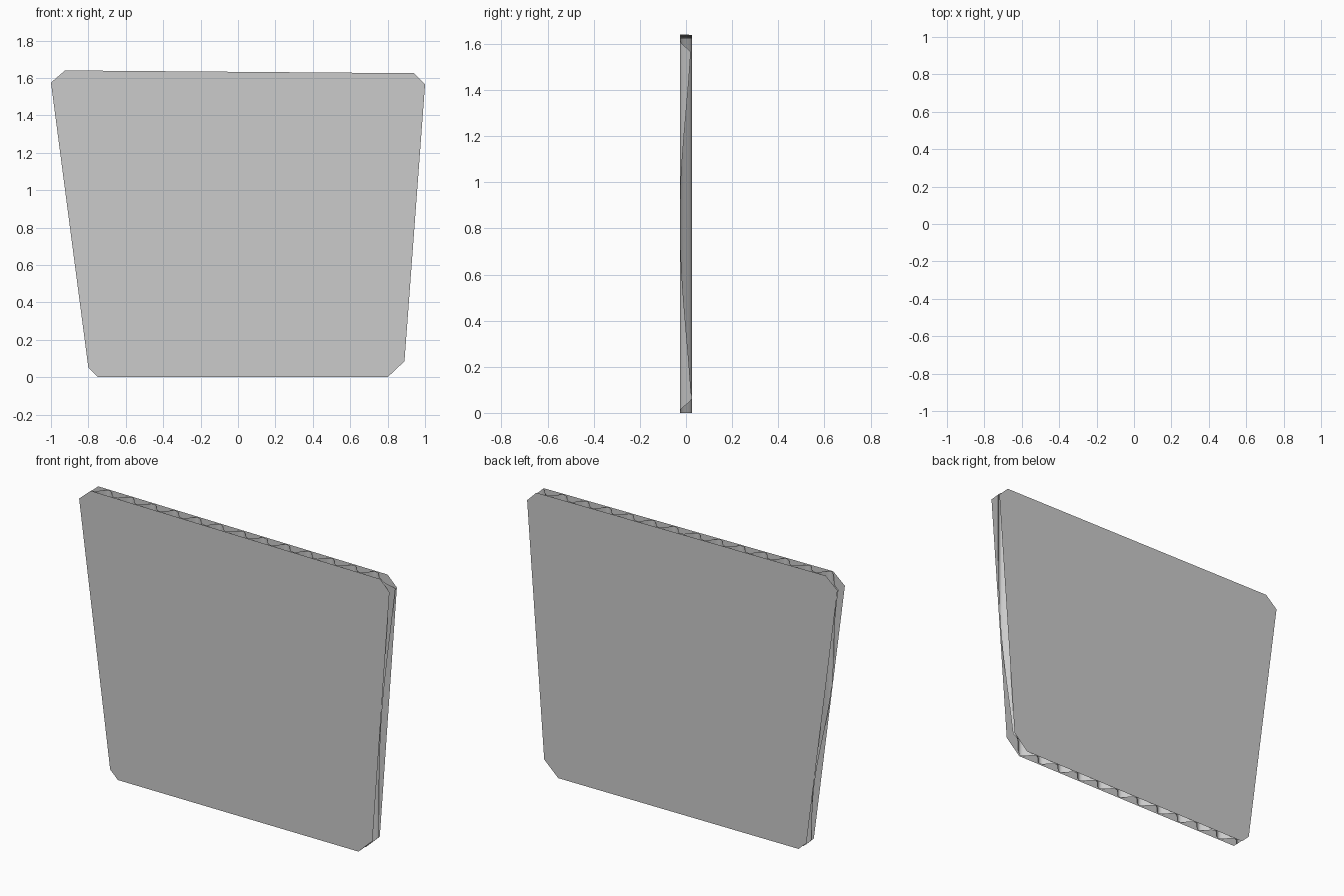
import bpy
import math

if "Cube" in bpy.data.objects:
    bpy.data.objects.remove(bpy.data.objects["Cube"])

# Board silhouette in (x, z): upper and lower chains, left to right
UPPER = [(-1.0, 1.575), (-0.925, 1.64), (0.94, 1.625), (1.0, 1.565)]
LOWER = [(-1.0, 1.575), (-0.80, 0.05), (-0.75, 0.002), (0.80, 0.0), (0.89, 0.085), (1.0, 1.565)]
HALF = 0.034
AMPLITUDE = 0.027
PERIOD = 0.1433
FIRST_PEAK = -0.99


def height(chain, x):
    for (x0, z0), (x1, z1) in zip(chain, chain[1:]):
        if x <= x1:
            return z0 + (z1 - z0) * (x - x0) / (x1 - x0)
    return chain[-1][1]


def make_object(name, verts, faces, smooth=False):
    mesh = bpy.data.meshes.new(name)
    mesh.from_pydata(verts, [], faces)
    mesh.validate()
    if smooth:
        mesh.polygons.foreach_set("use_smooth", [True] * len(mesh.polygons))
    obj = bpy.data.objects.new(name, mesh)
    bpy.context.collection.objects.link(obj)
    return obj


# Flat front and back liner sheets
outline = LOWER + UPPER[-2:0:-1]
for name, y in (("front_liner", -HALF), ("back_liner", HALF)):
    order = list(range(len(outline)))
    if y > 0:
        order.reverse()
    make_object(name, [(x, y, z) for x, z in outline], [order])

# Fluted core: a vertical wave sheet trimmed to the silhouette
xs = [-1 + 2 * i / 224 for i in range(225)]
xs = sorted(set(xs + [x for x, z in UPPER + LOWER]))
verts, faces = [], []
for x in xs:
    y = AMPLITUDE * math.cos(2 * math.pi * (x - FIRST_PEAK) / PERIOD)
    verts += [(x, y, height(LOWER, x)), (x, y, height(UPPER, x))]
last = len(xs) - 2
for i in range(len(xs) - 1):
    a = 2 * i
    if i == 0:
        faces.append((a, a + 2, a + 3))
    elif i == last:
        faces.append((a, a + 2, a + 1))
    else:
        faces.append((a, a + 2, a + 3, a + 1))
make_object("fluted_core", verts, faces, smooth=True)
